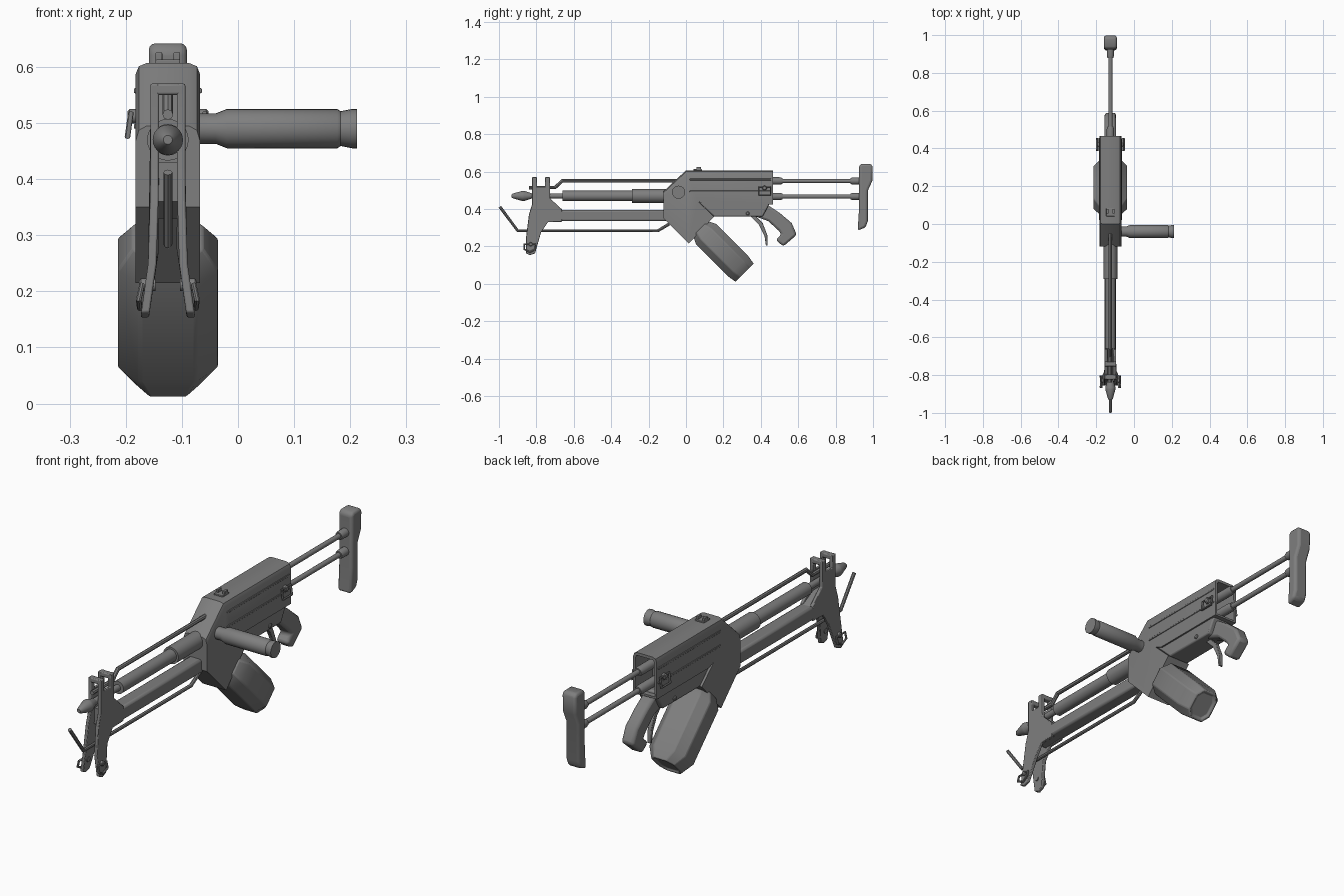
import bpy, bmesh
from math import cos, sin, pi, radians
from mathutils import Vector, Matrix

cube = bpy.data.objects.get("Cube")
if cube:
    bpy.data.objects.remove(cube, do_unlink=True)

CENTRE = -0.125  # the weapon's own mid-plane; the side handle sticks out to +x
GREY = (0.21, 0.21, 0.21, 1)
metal = bpy.data.materials.new("gunmetal_grey")
metal.use_nodes = True
metal.diffuse_color = GREY
metal.node_tree.nodes["Principled BSDF"].inputs["Base Color"].default_value = GREY


def finish(name, data, bevel=0, segments=2):
    ob = bpy.data.objects.new(name, data)
    bpy.context.collection.objects.link(ob)
    ob.location.x = CENTRE
    data.materials.append(metal)
    bpy.ops.object.select_all(action='DESELECT')
    ob.select_set(True)
    bpy.context.view_layer.objects.active = ob
    if data.id_type == 'CURVE':
        bpy.ops.object.convert(target='MESH')
    bpy.ops.object.shade_smooth_by_angle(angle=radians(35))
    if bevel:
        mod = ob.modifiers.new("edge_rounding", 'BEVEL')
        mod.width, mod.segments = bevel, segments
        mod.limit_method, mod.angle_limit = 'ANGLE', radians(35)
    return ob


def to_mesh(bm, name):
    bmesh.ops.recalc_face_normals(bm, faces=bm.faces)
    me = bpy.data.meshes.new(name)
    bm.to_mesh(me)
    bm.free()
    return me


def slab(points, x0, x1):
    """Side profile of (y, z) points extruded across x."""
    bm = bmesh.new()
    face = bm.faces.new([bm.verts.new((x0, y, z)) for y, z in points])
    out = bmesh.ops.extrude_face_region(bm, geom=[face])["geom"]
    bmesh.ops.translate(bm, vec=(x1 - x0, 0, 0),
                        verts=[v for v in out if isinstance(v, bmesh.types.BMVert)])
    bmesh.ops.recalc_face_normals(bm, faces=bm.faces)
    return bm


def plate(name, points, half, bevel=0.0, segments=2):
    return finish(name, to_mesh(slab(points, -half, half), name), bevel, segments)


def box(name, x, y, z, bevel=0.0):
    pts = [(y[0], z[0]), (y[1], z[0]), (y[1], z[1]), (y[0], z[1])]
    return finish(name, to_mesh(slab(pts, *x), name), bevel)


def loft(name, rings, bevel=0):
    bm = bmesh.new()
    rows = [[bm.verts.new(p) for p in ring] for ring in rings]
    n = len(rows[0])
    for a, b in zip(rows, rows[1:]):
        for i in range(n):
            bm.faces.new((a[i], a[(i + 1) % n], b[(i + 1) % n], b[i]))
    bm.faces.new(rows[0])
    bm.faces.new(rows[-1])
    return finish(name, to_mesh(bm, name), bevel)


def turned(name, axis, origin, stations, sides=24):
    """Round part from (distance, radius) stations along x or y."""
    rings = []
    for t, r in stations:
        ring = []
        for i in range(sides):
            u, w = r * cos(2 * pi * i / sides), r * sin(2 * pi * i / sides)
            p = Vector((t, u, w)) if axis == 'x' else Vector((u, t, w))
            ring.append(p + Vector(origin))
        rings.append(ring)
    return loft(name, rings)


def tube(name, points, radius, closed=False):
    cu = bpy.data.curves.new(name, 'CURVE')
    cu.dimensions = '3D'
    cu.bevel_depth, cu.bevel_resolution, cu.use_fill_caps = radius, 2, True
    sp = cu.splines.new('POLY')
    sp.points.add(len(points) - 1)
    for p, co in zip(sp.points, points):
        p.co = (*co, 1)
    sp.use_cyclic_u = closed
    return finish(name, cu)


# Receiver: chamfered upper edges and a hollow rear
bm = slab([(-.12, .35), (.015, .215), (.15, .36), (.065, .44), (.1, .425), (.465, .425),
           (.465, .607), (0, .607), (-.12, .495)], -.0575, .0575)
edges = [e for e in bm.edges if all(v.co.z > .48 for v in e.verts)
         and abs(e.verts[0].co.x - e.verts[1].co.x) < .001]
bmesh.ops.bevel(bm, geom=edges, offset=.02, segments=2, profile=.5, affect='EDGES')
bm.normal_update()
rear = [max(bm.faces, key=lambda f: (round(f.normal.y, 2), f.calc_center_median().y))]
bmesh.ops.inset_region(bm, faces=rear, thickness=.013)
bmesh.ops.inset_region(bm, faces=rear, thickness=.001, depth=-.12)
finish("receiver", to_mesh(bm, "receiver"))

# Trigger housing, grip and trigger
plate("trigger_housing", [(.06, .445), (.15, .36), (.41, .36), (.445, .425), (.44, .445)], .05, .006)
plate("pistol_grip", [(.36, .365), (.44, .335), (.495, .285), (.51, .265), (.48, .235), (.52, .2),
                      (.592, .262), (.565, .325), (.5, .38), (.44, .42), (.4, .42)], .03, .012)
plate("trigger", [(.34, .365), (.39, .315), (.42, .255), (.427, .205), (.436, .205), (.435, .26),
                  (.41, .325), (.37, .365)], .009, .002)
turned("trigger_pin", 'x', (0, .33, .377), [(-.056, .006), (-.053, .01), (.053, .01), (.056, .006)], 12)

# Raised ribs along the receiver
for side, label in ((1, "left"), (-1, "right")):
    for z0, z1 in ((.553, .562), (.49, .498)):
        box(label + "_receiver_rib", sorted((side * .055, side * .0605)), (.02, .455), (z0, z1), .002)

# Canister magazine slung at 45 degrees
octagon = [(.05, -.076), (.089, -.04), (.089, .04), (.05, .076)]
octagon += [(-x, d) for x, d in reversed(octagon)]
tilt = Matrix.Translation((0, .195, .178)) @ Matrix.Rotation(radians(-45), 4, 'X')
loft("canister_magazine",
     [[tilt @ Vector((x * sx, t, d * sd)) for x, d in octagon]
      for t, sx, sd in ((-.168, .7, .72), (-.125, 1, 1), (.12, 1, 1), (.168, .64, .9),
                        (.168, .54, .76), (.16, .5, .72))], .006)

# Barrel with pointed muzzle
turned("barrel", 'y', (0, 0, .47), [(-.84, .014), (-.66, .014), (-.66, .028), (-.29, .028),
                                    (-.29, .037), (-.1, .037)])
turned("muzzle_tip", 'y', (0, 0, .47), [(-.932, .008), (-.925, .013), (-.875, .027), (-.865, .027),
                                        (-.82, .012)])

# Handguard and forked front support
box("handguard", (-.031, .031), (-.68, -.1), (.335, .395), .01)
fork = [(-.823, .57), (-.797, .57), (-.797, .515), (-.754, .515), (-.754, .57), (-.727, .57),
        (-.727, .457), (-.663, .398), (-.663, .332), (-.738, .33), (-.775, .275), (-.807, .163),
        (-.835, .153), (-.855, .163), (-.855, .25), (-.84, .37), (-.823, .425)]
for side, label in ((1, "left"), (-1, "right")):
    bm = slab(fork, side * .016, side * .031)
    for v in bm.verts:  # feet splay outwards
        v.co.x += side * max(0, .28 - v.co.z) * .14
    finish(label + "_front_fork", to_mesh(bm, "fork"), .003)
    # Sling loops on the feet and at the receiver's rear
    turned(label + "_foot_pin", 'x', (0, -.83, .212),
           [(side * .022, .011), (side * .048, .011), (side * .051, .007)], 12)
    tube(label + "_foot_loop", [(side * x, y, z) for x, y, z in (
        (.046, -.865, .212), (.046, -.805, .212), (.052, -.805, .185), (.05, -.835, .17),
        (.052, -.865, .185))], .005, True)
    turned(label + "_swivel_pin", 'x', (0, .42, .512),
           [(side * .055, .013), (side * .068, .013), (side * .072, .009)], 12)
    tube(label + "_swivel_loop", [(side * x, y, z) for x, y, z in (
        (.066, .39, .518), (.066, .452, .518), (.072, .452, .475), (.072, .39, .475))], .005, True)
for y in (-.81, -.7405):
    box("fork_top_bridge", (-.028, .028), (y - .013, y + .013), (.55, .57), .004)
plate("fork_filler", [(-.8, .36), (-.76, .33), (-.66, .335), (-.66, .395), (-.73, .43), (-.8, .43)], .018)

# Bent rods above and below the barrel
tube("upper_rod", [(0, -.84, .515), (0, -.70, .515), (0, -.66, .552), (0, -.03, .552)], .0095)
tube("lower_rod_and_spike", [(0, -.995, .412), (0, -.9, .284), (0, -.15, .284), (0, -.09, .32)], .008)

# Side handle
turned("side_handle", 'x', (0, -.04, .49),
       [(.05, .027), (.085, .027), (.105, .035), (.302, .035), (.308, .031), (.328, .035), (.337, .035)])

# Notched rear sight
box("sight_base", (-.022, .022), (.04, .085), (.6, .613), .002)
for x in (-.016, .016):
    box("sight_post", (x - .006, x + .006), (.055, .08), (.61, .626), .002)

# Twin-rod stock and butt
for z in (.55, .467):
    turned("stock_rod", 'y', (0, 0, z), [(.34, .02), (.5, .02), (.515, .016), (.515, .011), (.88, .011),
                                         (.88, .016), (.89, .019), (.93, .019)], 16)
plate("butt_stock", [(.925, .632), (.94, .642), (.99, .642), (.998, .625), (.996, .55), (.973, .5),
                     (.972, .335), (.96, .302), (.918, .285), (.925, .4)], .034, .012, 3)
